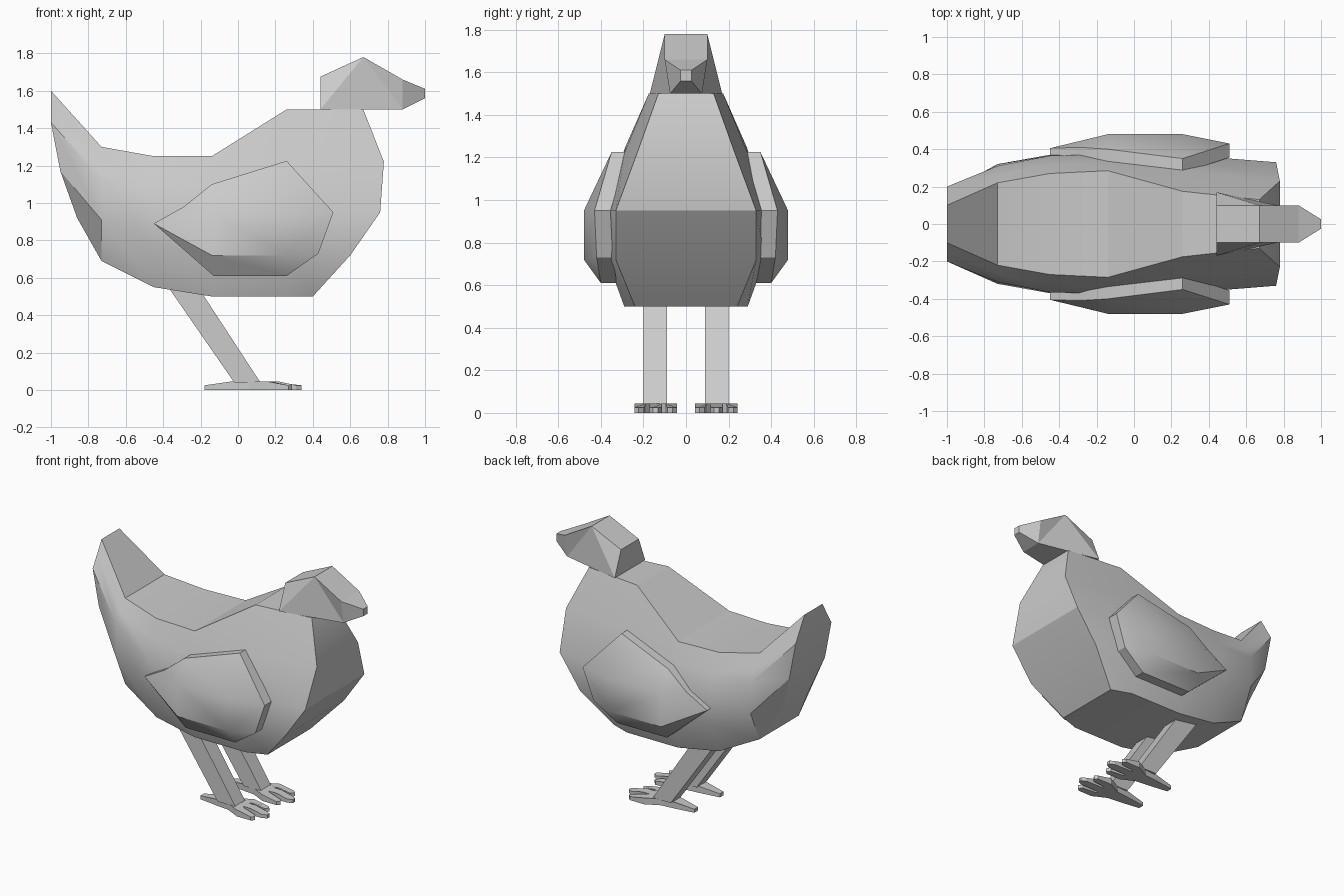
import bpy, bmesh, math

if "Cube" in bpy.data.objects:
    bpy.data.objects.remove(bpy.data.objects["Cube"])

grey = bpy.data.materials.new("plain_grey")
grey.diffuse_color = (0.6, 0.6, 0.6, 1)
grey.use_nodes = True
grey.node_tree.nodes["Principled BSDF"].inputs["Base Color"].default_value = grey.diffuse_color


def make(name, verts, faces, mirror=False, angle=30):
    """Mesh object with outward normals, optionally mirrored across y = 0."""
    bm = bmesh.new()
    vs = [bm.verts.new(v) for v in verts]
    for f in faces:
        bm.faces.new([vs[i] for i in f])
    bmesh.ops.recalc_face_normals(bm, faces=bm.faces)
    me = bpy.data.meshes.new(name)
    bm.to_mesh(me)
    bm.free()
    me.materials.append(grey)
    ob = bpy.data.objects.new(name, me)
    bpy.context.collection.objects.link(ob)
    bpy.ops.object.select_all(action='DESELECT')
    ob.select_set(True)
    bpy.context.view_layer.objects.active = ob
    if angle:
        bpy.ops.object.shade_smooth_by_angle(angle=math.radians(angle))
    if mirror:
        mod = ob.modifiers.new("mirror", 'MIRROR')
        mod.use_axis = (False, True, False)
    return ob


# Body: stations from tail to breast, each row is (x, z, half width), top to belly
stations = [
    [(-1, 1.6, .10), (-1, 1.515, .15), (-1, 1.43, .20), (-.95, 1.17, .20), (-.86, .92, .14)],
    [(-.73, 1.3, .22), (-.73, 1.215, .265), (-.73, 1.13, .31), (-.73, .91, .32), (-.73, .69, .22)],
    [(-.45, 1.25, .27), (-.45, 1.125, .32), (-.45, 1.0, .365), (-.45, .78, .37), (-.45, .55, .27)],
    [(-.14, 1.25, .285), (-.14, 1.1, .335), (-.14, .95, .375), (-.14, .72, .37), (-.14, .5, .29)],
    [(.26, 1.5, .175), (.26, 1.22, .29), (.26, .95, .37), (.26, .72, .37), (.26, .5, .29)],
    [(.67, 1.5, .13), (.78, 1.22, .23), (.76, .95, .33), (.60, .72, .33), (.40, .5, .24)],
]
R = 5
verts, faces = [], []
for st in stations:
    verts += [(x, -w, z) for x, z, w in st]
    verts += [(x, w, z) for x, z, w in reversed(st)]
n = 2 * R
for s in range(len(stations) - 1):
    for i in range(n):
        j = (i + 1) % n
        faces.append((s * n + i, s * n + j, (s + 1) * n + j, (s + 1) * n + i))
for base in (0, (len(stations) - 1) * n):      # tail and breast caps
    for i in range(R - 1):
        faces.append((base + i, base + i + 1, base + n - 2 - i, base + n - 1 - i))
make("body", verts, faces)

# Head: even index = front side, odd index = far side
pairs = [(.44, 1.675, .10), (.44, 1.5, .17), (.67, 1.78, .10),
         (.88, 1.66, .10), (.88, 1.5, .075), (1, 1.61, .025), (1, 1.56, .025)]
verts = [(x, s * w, z) for x, z, w in pairs for s in (-1, 1)]
faces = []
for side in [(0, 1, 2), (1, 4, 2), (2, 4, 3), (3, 4, 6, 5)]:
    faces += [[2 * i for i in side], [2 * i + 1 for i in side]]
for a, b in [(1, 0), (0, 2), (2, 3), (3, 5), (5, 6), (6, 4), (4, 1)]:
    faces.append((2 * a, 2 * b, 2 * b + 1, 2 * a + 1))
make("head", verts, faces, angle=0)

# Wing: outer rim, inner rim and a raised centre panel
rim = [(-.45, .405, .89), (-.29, .41, .98), (-.14, .40, 1.10), (.26, .35, 1.225),
       (.51, .43, .95), (.43, .42, .73), (.26, .40, .61), (-.13, .40, .61)]
verts = [(x, -y, z) for x, y, z in rim]
verts += [(x, -y + (.04 if i == 0 else .075), z) for i, (x, y, z) in enumerate(rim)]
verts += [(-.14, -.48, .95), (.26, -.48, .95), (.26, -.48, .72), (-.14, -.48, .72)]
faces = [(i, (i + 1) % 8, 8 + (i + 1) % 8, 8 + i) for i in range(8)]
faces += [tuple(range(8, 16)), (16, 17, 18, 19),
          (0, 1, 16, 19), (1, 2, 16), (2, 3, 17, 16), (3, 4, 17),
          (4, 5, 18, 17), (5, 6, 18), (6, 7, 19, 18), (7, 0, 19)]
make("wing", verts, faces, mirror=True, angle=32)


def prism(name, bottom, top):
    """Closed solid between two matching outlines."""
    k = len(bottom)
    fs = [tuple(range(k)), tuple(range(k, 2 * k))]
    fs += [(i, (i + 1) % k, k + (i + 1) % k, k + i) for i in range(k)]
    return make(name, bottom + top, fs, mirror=True, angle=0)


# Leg: slanted flat bar
leg = [(-.38, .56), (-.22, .56), (.12, .04), (-.02, .04)]
prism("leg", [(x, -.09, z) for x, z in leg], [(x, -.20, z) for x, z in leg])

# Foot: back toe, pad and three front toes, thinner at the tips
half = [(-.18, .02), (-.04, .04), (.06, .05), (.16, .10), (.27, .10), (.29, .08),
        (.27, .055), (.18, .045), (.16, .03), (.22, .03), (.31, .028), (.34, .012)]
outline = half + [(x, -y) for x, y in reversed(half)]
C = -.143
prism("foot", [(x, C + y, 0) for x, y in outline],
      [(x, C + y, .025 if x < -.1 or x > .26 else .045) for x, y in outline])
